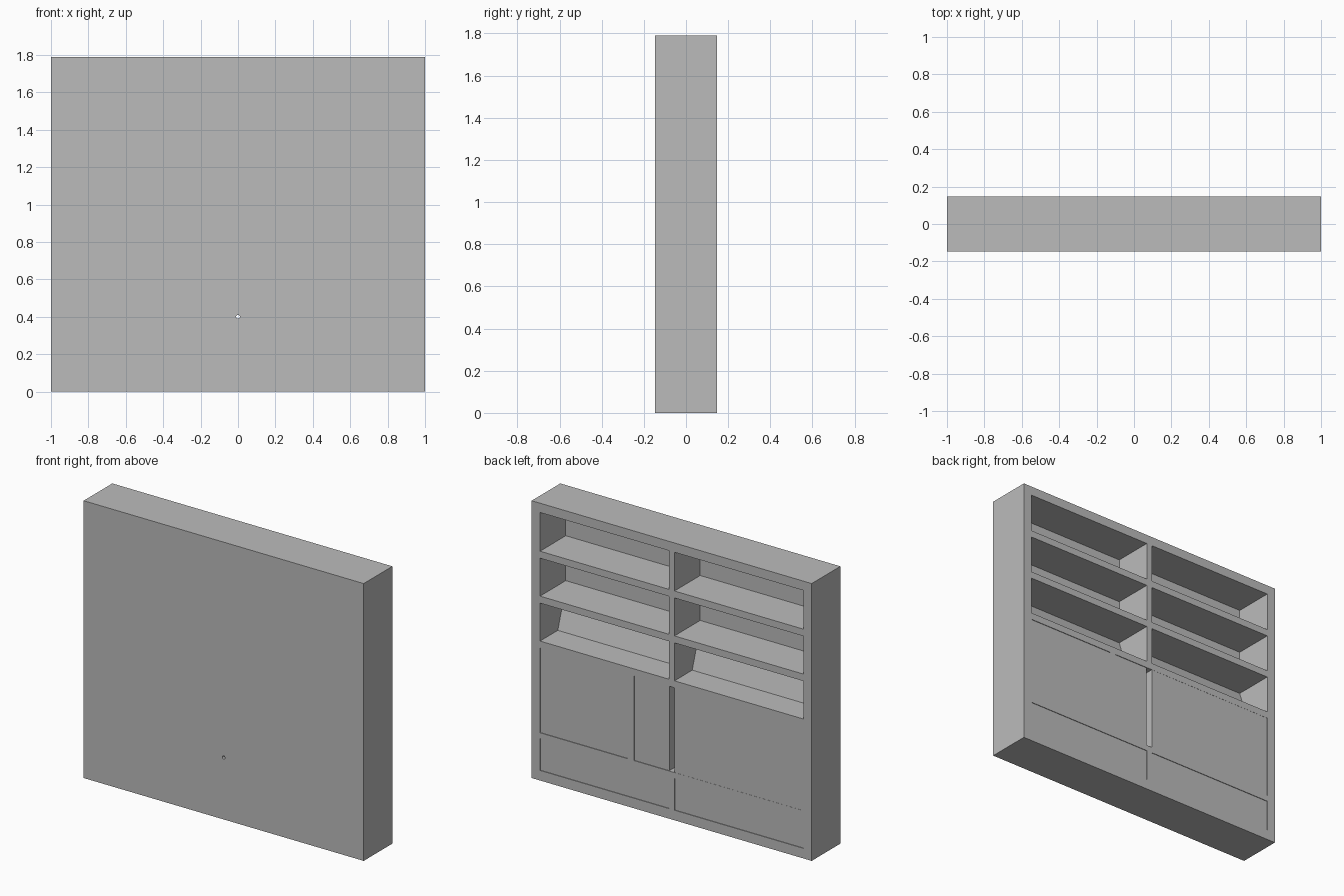
import bpy
import bmesh

if "Cube" in bpy.data.objects:
    bpy.data.objects.remove(bpy.data.objects["Cube"])

# One plain grey for the whole unit
grey = bpy.data.materials.new("plain_grey")
grey.use_nodes = True
COLOUR = (0.5, 0.5, 0.5, 1)
grey.diffuse_color = COLOUR
grey.node_tree.nodes["Principled BSDF"].inputs["Base Color"].default_value = COLOUR


def prism(name, profile, x0, x1):
    """Extrude a (y, z) profile along x."""
    bm = bmesh.new()
    face = bm.faces.new([bm.verts.new((x0, y, z)) for y, z in profile])
    ext = bmesh.ops.extrude_face_region(bm, geom=[face])
    moved = [g for g in ext["geom"] if isinstance(g, bmesh.types.BMVert)]
    bmesh.ops.translate(bm, verts=moved, vec=(x1 - x0, 0, 0))
    bmesh.ops.recalc_face_normals(bm, faces=bm.faces)
    mesh = bpy.data.meshes.new(name)
    bm.to_mesh(mesh)
    bm.free()
    mesh.materials.append(grey)
    obj = bpy.data.objects.new(name, mesh)
    bpy.context.collection.objects.link(obj)
    return obj


def board(name, x0, x1, y0, y1, z0, z1):
    return prism(name, [(y0, z0), (y1, z0), (y1, z1), (y0, z1)], x0, x1)


HEIGHT, FRONT, BACK = 1.79, -0.146, 0.146
PANEL = -0.116                      # inner face of the closed front panel
SIDE, HALF, RAIL = 0.94, 0.02, 0.065
SHELVES = [(0.27, 0.308), (0.855, 0.90), (1.145, 1.19), (1.435, 1.48)]

# Closed panel with a small round cable hole
panel = board("closed_panel", -1, 1, FRONT, PANEL, 0, HEIGHT)
bpy.ops.mesh.primitive_cylinder_add(vertices=16, radius=0.01, depth=0.2,
                                    location=(0, FRONT, 0.4), rotation=(1.5708, 0, 0))
cutter = bpy.context.object
cutter.name = "hole_cutter"
cutter.hide_render = True
cut = panel.modifiers.new("cable_hole", "BOOLEAN")
cut.operation = "DIFFERENCE"
cut.solver = "EXACT"
cut.object = cutter
bpy.context.view_layer.objects.active = panel
bpy.ops.object.modifier_apply(modifier=cut.name)
bpy.data.objects.remove(cutter)

# Outer frame
board("top_board", -1, 1, PANEL, BACK, HEIGHT - 0.06, HEIGHT)
board("bottom_board", -1, 1, PANEL, BACK, 0, RAIL)
for name, s in (("left", 1), ("right", -1)):
    x0, x1 = sorted((s * SIDE, s))
    board(name + "_side", x0, x1, PANEL, BACK, RAIL, HEIGHT - 0.06)

# Centre divider, left open as a slot between the doors
board("lower_divider", -HALF, HALF, PANEL, BACK, RAIL, SHELVES[0][1])
board("upper_divider", -HALF, HALF, PANEL, BACK, SHELVES[1][0], HEIGHT - 0.06)

for name, s in (("left", 1), ("right", -1)):
    x0, x1 = sorted((s * HALF, s * SIDE))

    # Shelves
    for i, (z0, z1) in enumerate(SHELVES):
        board(f"{name}_shelf_{i + 1}", x0, x1, PANEL, BACK, z0, z1)

    # Sloping board behind the lowest open shelf
    prism(name + "_sloping_board",
          [(PANEL, SHELVES[1][1]), (-0.035, SHELVES[1][1]), (PANEL, SHELVES[2][0])], x0, x1)

    # Drawer block
    board(name + "_drawer", x0, x1, PANEL, BACK - 0.004, RAIL, SHELVES[0][0])

# Doors: a stile splits the left pair, the right one is a single leaf
z0, z1 = SHELVES[0][1], SHELVES[1][0]
board("left_stile", 0.27, 0.312, PANEL, BACK, z0, z1)
board("left_wide_door", 0.312, SIDE, PANEL, BACK - 0.004, z0, z1)
board("left_narrow_door", HALF, 0.27, PANEL, BACK - 0.004, z0, z1)
board("right_door", -SIDE, -HALF, PANEL, BACK - 0.001, z0, z1)
